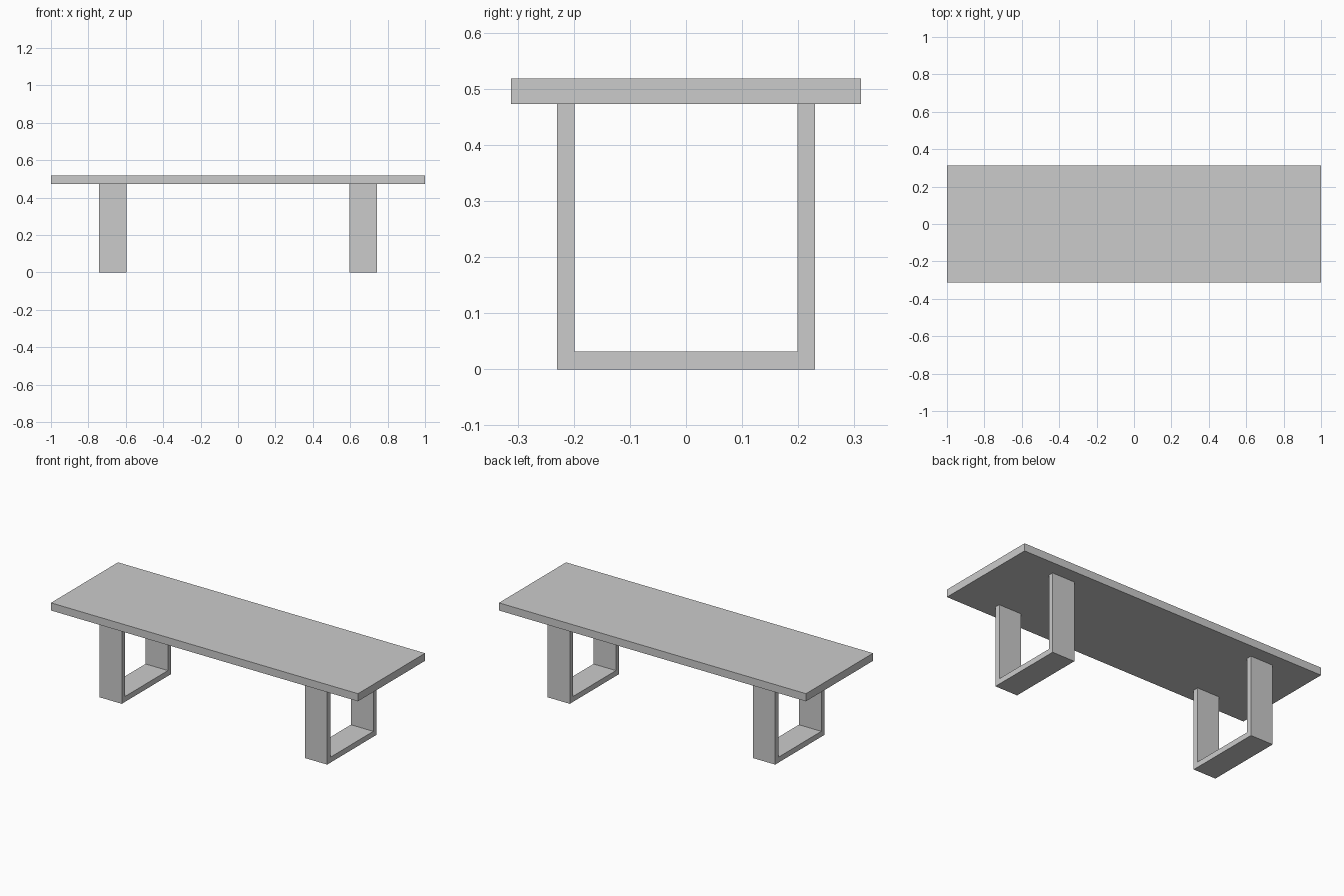
import bpy, bmesh

if "Cube" in bpy.data.objects:
    bpy.data.objects.remove(bpy.data.objects["Cube"])

def extrude_profile(name, profile, x0, x1):
    """Extrude a closed (y, z) outline along x."""
    bm = bmesh.new()
    face = bm.faces.new([bm.verts.new((x0, y, z)) for y, z in profile])
    ext = bmesh.ops.extrude_face_region(bm, geom=[face])
    moved = [v for v in ext["geom"] if isinstance(v, bmesh.types.BMVert)]
    bmesh.ops.translate(bm, verts=moved, vec=(x1 - x0, 0, 0))
    bmesh.ops.recalc_face_normals(bm, faces=bm.faces)
    mesh = bpy.data.meshes.new(name)
    bm.to_mesh(mesh)
    bm.free()
    obj = bpy.data.objects.new(name, mesh)
    bpy.context.collection.objects.link(obj)
    return obj

TOP, UNDER = 0.518, 0.473     # tabletop heights
OUT, INN, FOOT = 0.23, 0.199, 0.032

# Tabletop slab
extrude_profile("tabletop", [(-0.312, UNDER), (0.312, UNDER),
                             (0.312, TOP), (-0.312, TOP)], -1, 1)

# U-shaped leg frames, open at the top
half = [(OUT, 0), (OUT, UNDER), (INN, UNDER), (INN, FOOT)]
u_shape = half + [(-y, z) for y, z in reversed(half)]
for name, side in (("left_leg_frame", -1), ("right_leg_frame", 1)):
    extrude_profile(name, u_shape, side * 0.596, side * 0.742)
